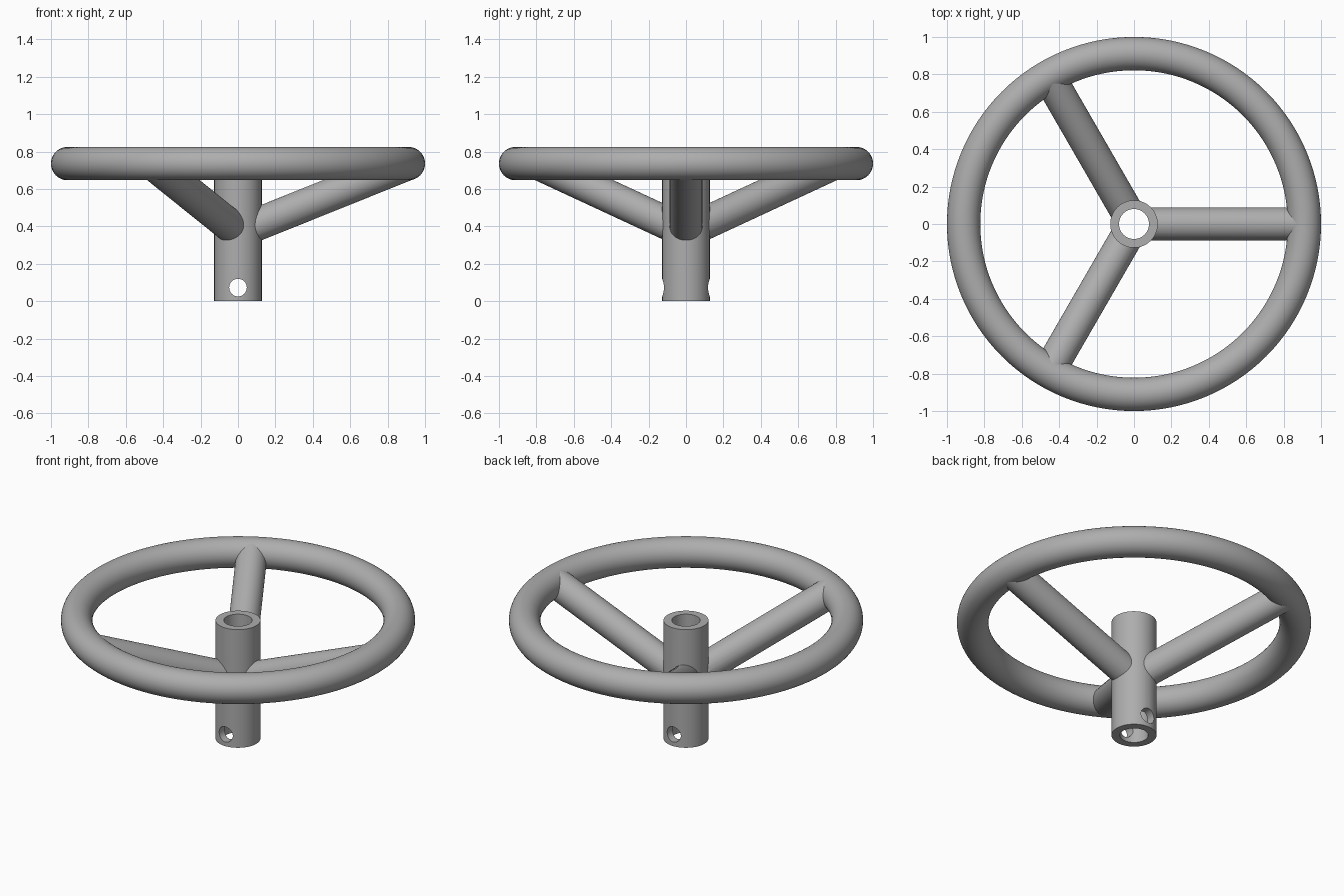
import bpy
from math import radians
from mathutils import Vector, Matrix

if "Cube" in bpy.data.objects:
    bpy.data.objects.remove(bpy.data.objects["Cube"], do_unlink=True)

TUBE_R = 0.089      # rim and spokes share one thickness
RIM_R = 0.911
RIM_Z = 0.736
HUB_R = 0.127
BORE_R = 0.08
SPOKE_Z = 0.37      # where the spoke axes meet the hub axis

grey = bpy.data.materials.new("plain grey")
grey.use_nodes = True
colour = (0.42, 0.42, 0.42, 1)
grey.diffuse_color = colour
grey.node_tree.nodes["Principled BSDF"].inputs["Base Color"].default_value = colour


def rod(name, start, end, radius, sides=64):
    """Capped cylinder between two points."""
    start, end = Vector(start), Vector(end)
    axis = end - start
    bpy.ops.mesh.primitive_cylinder_add(vertices=sides, radius=radius, depth=axis.length)
    ob = bpy.context.object
    ob.name = name
    turn = axis.to_track_quat('Z', 'Y').to_matrix().to_4x4()
    ob.data.transform(Matrix.Translation((start + end) / 2) @ turn)
    ob.data.materials.append(grey)
    return ob


def activate(ob):
    bpy.ops.object.select_all(action='DESELECT')
    ob.select_set(True)
    bpy.context.view_layer.objects.active = ob


def cut(ob, cutter):
    """Subtract the cutter from the part and discard the cutter."""
    activate(ob)
    mod = ob.modifiers.new("cut", 'BOOLEAN')
    mod.operation = 'DIFFERENCE'
    mod.solver = 'EXACT'
    mod.object = cutter
    bpy.ops.object.modifier_apply(modifier=mod.name)
    bpy.data.objects.remove(cutter, do_unlink=True)


def smooth(ob):
    activate(ob)
    bpy.ops.object.shade_smooth_by_angle(angle=radians(35))


# Rim
bpy.ops.mesh.primitive_torus_add(major_radius=RIM_R, minor_radius=TUBE_R,
                                 major_segments=128, minor_segments=48,
                                 location=(0, 0, RIM_Z))
rim = bpy.context.object
rim.name = "rim"
rim.data.materials.append(grey)
smooth(rim)

# Hub with a through bore and a cross pin hole
hub = rod("hub", (0, 0, 0), (0, 0, RIM_Z), HUB_R)
cut(hub, rod("bore_cutter", (0, 0, -1), (0, 0, 1), BORE_R))
cut(hub, rod("pin_cutter", (0, -1, 0.073), (0, 1, 0.073), 0.047, 48))
smooth(hub)

# Three sloping spokes, trimmed inside the hub wall
for i, side in enumerate(("left", "back_right", "front_right")):
    out = Matrix.Rotation(radians(120 * i), 3, 'Z') @ Vector((RIM_R, 0, RIM_Z))
    spoke = rod("spoke_" + side, (0, 0, SPOKE_Z), out, TUBE_R - 0.001)
    cut(spoke, rod("hub_cutter", (0, 0, -1), (0, 0, 1), (HUB_R + BORE_R) / 2))
    smooth(spoke)
